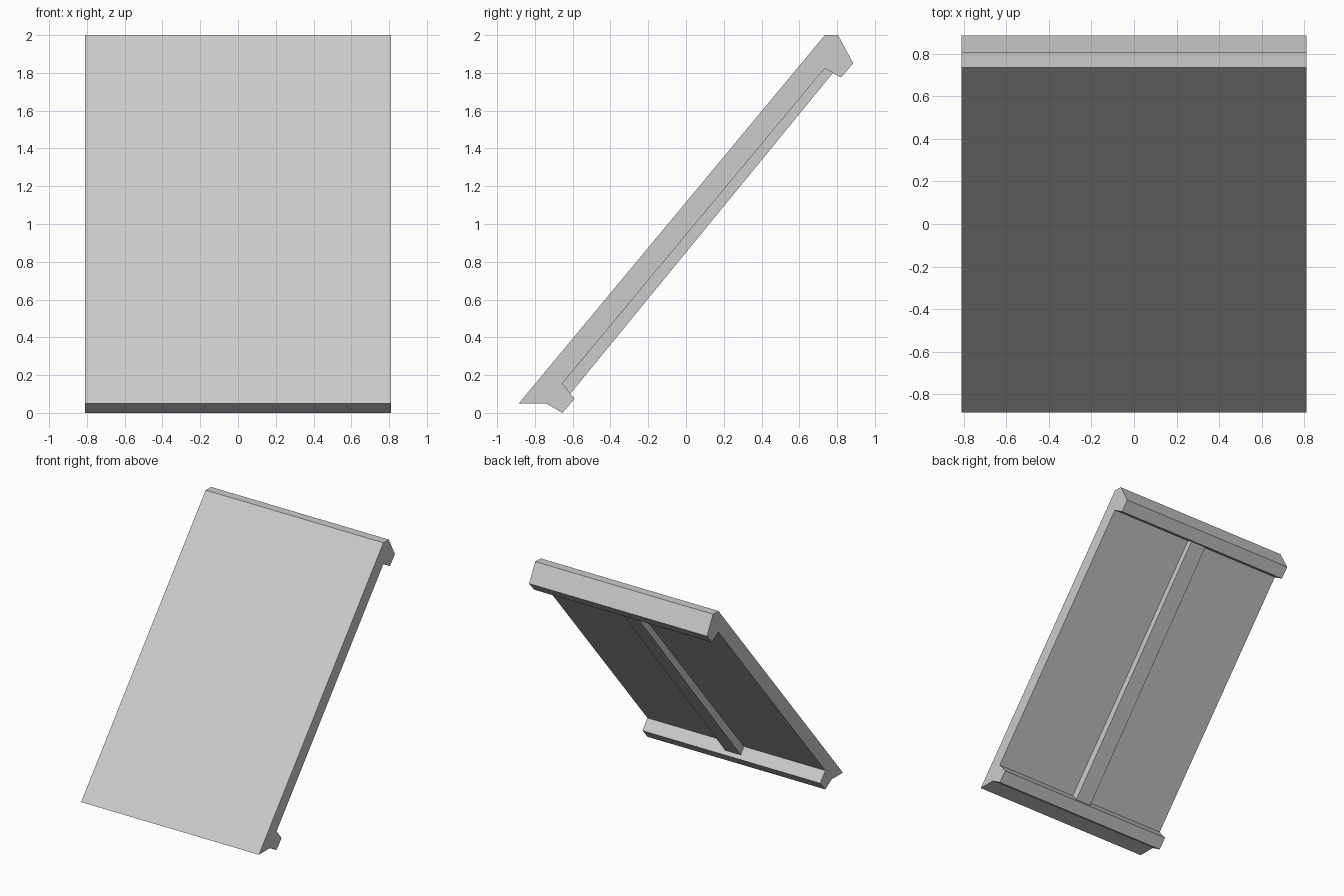
import bpy
import bmesh

cube = bpy.data.objects.get("Cube")
if cube:
    bpy.data.objects.remove(cube, do_unlink=True)

# One plain grey for the whole panel
grey = bpy.data.materials.new("light grey")
grey.use_nodes = True
colour = (0.6, 0.6, 0.6, 1)
grey.diffuse_color = colour
grey.node_tree.nodes["Principled BSDF"].inputs["Base Color"].default_value = colour


def extrude_profile(name, profile, half_width):
    """Extrude a (y, z) outline symmetrically along x."""
    bm = bmesh.new()
    face = bm.faces.new([bm.verts.new((-half_width, y, z)) for y, z in profile])
    result = bmesh.ops.extrude_face_region(bm, geom=[face])
    moved = [v for v in result["geom"] if isinstance(v, bmesh.types.BMVert)]
    bmesh.ops.translate(bm, verts=moved, vec=(2 * half_width, 0, 0))
    bmesh.ops.recalc_face_normals(bm, faces=bm.faces)
    mesh = bpy.data.meshes.new(name)
    bm.to_mesh(mesh)
    bm.free()
    mesh.materials.append(grey)
    obj = bpy.data.objects.new(name, mesh)
    bpy.context.collection.objects.link(obj)
    return obj


# Sloping board with hooked lips at its top and bottom edges
extrude_profile("sloped_panel", [
    (-0.885, 0.05), (0.735, 2.0), (0.805, 2.0), (0.885, 1.85),
    (0.82, 1.775), (0.735, 1.825), (-0.655, 0.155),
    (-0.59, 0.075), (-0.655, 0.0), (-0.74, 0.05)], 0.81)

# Stiffening rib down the middle of the underside, between the lips
extrude_profile("centre_rib", [
    (-0.655, 0.155), (0.735, 1.825), (0.778, 1.8), (-0.612, 0.102)], 0.07)
